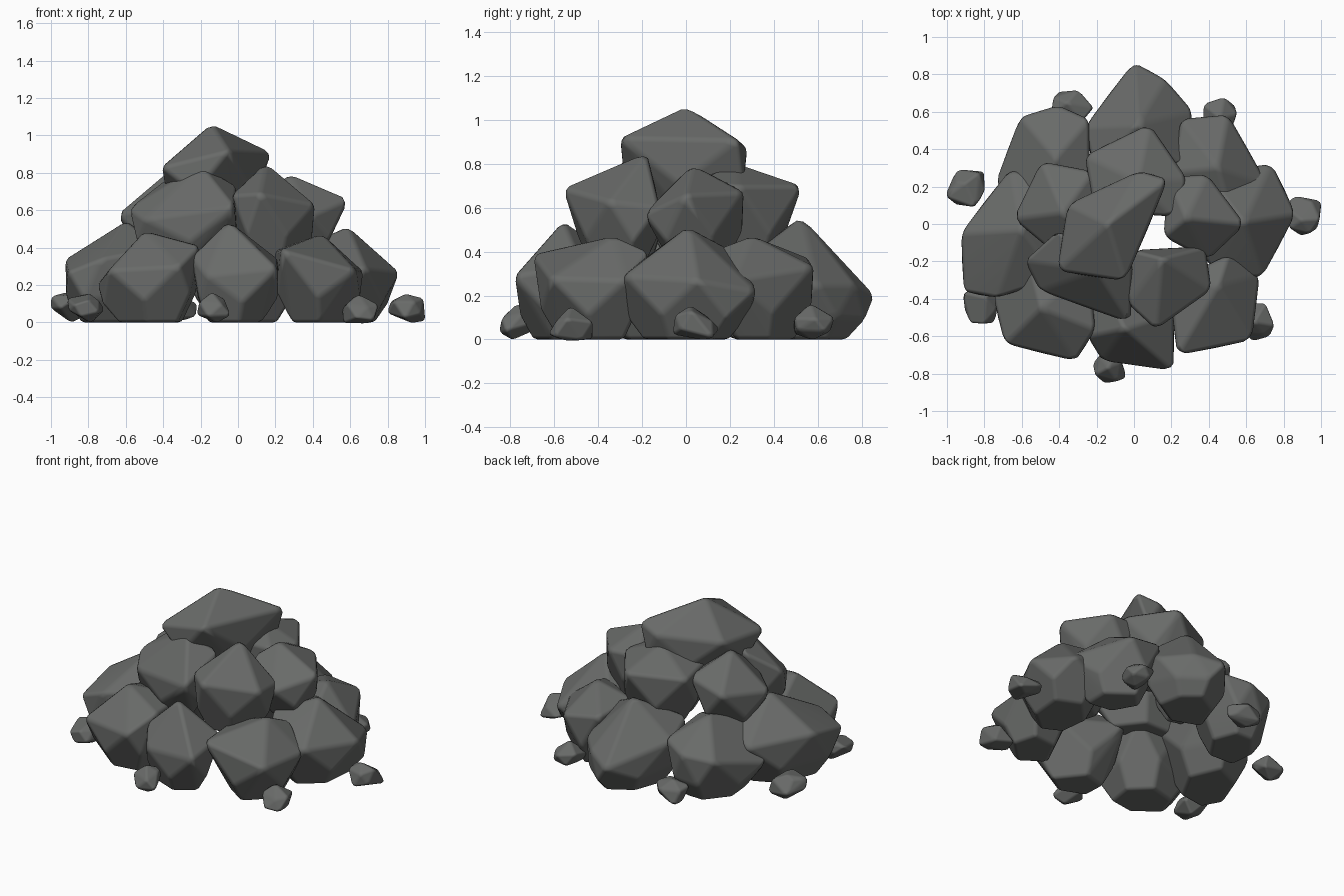
import bpy, bmesh, math, random
from mathutils import Vector

random.seed(40)

stone = bpy.data.materials.new("dark_grey_stone")
stone.diffuse_color = (0.14, 0.145, 0.14, 1)


def make_stone(name, points, bevel):
    """Convex faceted stone around the points, with softly worn edges."""
    bm = bmesh.new()
    for p in points:
        bm.verts.new(p)
    hull = bmesh.ops.convex_hull(bm, input=bm.verts[:])
    junk = {g for g in hull["geom_interior"] + hull["geom_unused"]
            if isinstance(g, bmesh.types.BMVert)}
    bmesh.ops.delete(bm, geom=list(junk), context='VERTS')
    bmesh.ops.dissolve_limit(bm, angle_limit=math.radians(9),
                             verts=bm.verts[:], edges=bm.edges[:])
    bmesh.ops.recalc_face_normals(bm, faces=bm.faces[:])
    mesh = bpy.data.meshes.new(name)
    bm.to_mesh(mesh)
    bm.free()
    mesh.shade_smooth()
    mesh.materials.append(stone)
    ob = bpy.data.objects.new(name, mesh)
    bpy.context.collection.objects.link(ob)
    mod = ob.modifiers.new("worn_edges", 'BEVEL')
    mod.width, mod.segments = bevel, 2
    mod.limit_method = 'ANGLE'
    mod.angle_limit = math.radians(10)
    mod.harden_normals = True


def rock(name, bottom, peak, *shoulder):
    """Stone with a peak, a shoulder outline, a staggered lower ring and a narrower foot."""
    ring = [Vector(c) for c in shoulder]
    mid = sum(ring, Vector()) / len(ring)
    grow = 0.014                      # makes up for the worn corners
    pts = [Vector(peak) + Vector((0, 0, grow))]
    for a, b in zip(ring, ring[1:] + ring[:1]):
        out = Vector((a.x - mid.x, a.y - mid.y, 0)).normalized() * grow
        pts.append(a + out)
        m = (a + b) / 2
        m -= mid
        low_z = bottom + 0.4 * (m.z + mid.z - bottom)
        pts.append(Vector((mid.x + m.x * 1.06, mid.y + m.y * 1.06, low_z)))
        pts.append(Vector((mid.x + m.x * 0.72, mid.y + m.y * 0.72, bottom)))
    make_stone(name, pts, 0.02)


# top of the heap
rock("summit_rock", 0.57, (-0.14, 0.0, 1.05),
     (-0.40, -0.24, 0.83), (-0.05, -0.29, 0.92), (0.17, 0.23, 0.91),
     (0.02, 0.27, 0.87), (-0.34, 0.10, 0.85))

# middle tier
rock("upper_front_left_rock", 0.33, (-0.20, -0.25, 0.83),
     (-0.57, -0.20, 0.61), (-0.49, -0.35, 0.55), (-0.03, -0.52, 0.62),
     (-0.02, -0.20, 0.73), (-0.40, -0.05, 0.75))
rock("upper_front_right_rock", 0.33, (0.15, -0.18, 0.84),
     (0.37, -0.13, 0.60), (0.40, -0.35, 0.63), (0.12, -0.55, 0.69),
     (-0.02, -0.42, 0.68), (0.0, -0.15, 0.70))
rock("upper_right_rock", 0.35, (0.28, 0.03, 0.78),
     (0.58, 0.0, 0.66), (0.39, 0.25, 0.67), (0.19, 0.24, 0.68),
     (0.17, -0.06, 0.70), (0.39, -0.18, 0.57))
rock("upper_back_rock", 0.33, (0.02, 0.23, 0.79),
     (0.08, 0.52, 0.70), (0.27, 0.24, 0.70), (0.20, 0.05, 0.72),
     (-0.20, 0.08, 0.70), (-0.25, 0.36, 0.68))
rock("upper_left_rock", 0.33, (-0.38, 0.06, 0.79),
     (-0.63, 0.03, 0.58), (-0.49, 0.32, 0.62), (-0.23, 0.27, 0.66),
     (-0.20, -0.10, 0.68), (-0.39, -0.17, 0.62))

# bottom tier
rock("base_left_rock", 0, (-0.60, -0.03, 0.53),
     (-0.91, -0.05, 0.34), (-0.90, -0.35, 0.27), (-0.73, -0.38, 0.34),
     (-0.42, -0.28, 0.40), (-0.42, 0.18, 0.40), (-0.66, 0.28, 0.30))
rock("base_front_left_rock", 0, (-0.50, -0.45, 0.475),
     (-0.68, -0.63, 0.28), (-0.32, -0.72, 0.30), (-0.22, -0.56, 0.41),
     (-0.25, -0.25, 0.40), (-0.55, -0.24, 0.40), (-0.74, -0.38, 0.20))
rock("base_front_rock", 0, (-0.05, -0.56, 0.53),
     (-0.235, -0.60, 0.35), (-0.16, -0.72, 0.25), (0.20, -0.775, 0.29),
     (0.20, -0.48, 0.34), (-0.18, -0.30, 0.36))
rock("base_front_right_rock", 0, (0.45, -0.33, 0.46),
     (0.24, -0.69, 0.39), (0.62, -0.61, 0.28), (0.66, -0.28, 0.27),
     (0.50, -0.18, 0.40), (0.20, -0.32, 0.38))
rock("base_right_rock", 0, (0.59, 0.01, 0.50),
     (0.85, 0.05, 0.27), (0.73, 0.31, 0.22), (0.40, 0.25, 0.38),
     (0.34, -0.10, 0.40), (0.46, -0.27, 0.30), (0.68, -0.27, 0.29))
rock("base_back_right_rock", 0, (0.45, 0.30, 0.46),
     (0.26, 0.55, 0.37), (0.50, 0.57, 0.33), (0.70, 0.22, 0.27),
     (0.50, 0.12, 0.40), (0.22, 0.28, 0.40))
rock("base_back_rock", 0, (0.02, 0.53, 0.545),
     (0.0, 0.85, 0.20), (0.16, 0.76, 0.25), (0.30, 0.60, 0.25),
     (0.25, 0.33, 0.40), (-0.20, 0.30, 0.40), (-0.25, 0.52, 0.33))
rock("base_back_left_rock", 0, (-0.42, 0.35, 0.48),
     (-0.60, 0.56, 0.30), (-0.41, 0.62, 0.32), (-0.25, 0.55, 0.36),
     (-0.25, 0.20, 0.40), (-0.55, 0.10, 0.40), (-0.73, 0.22, 0.20))

# loose pebbles around the foot: x, y, half width, half depth, height
pebbles = [
    (-0.90, 0.19, 0.10, 0.10, 0.16), (-0.815, -0.44, 0.10, 0.09, 0.15),
    (-0.13, -0.76, 0.09, 0.09, 0.16), (0.655, -0.525, 0.095, 0.10, 0.15),
    (0.90, 0.045, 0.10, 0.105, 0.15), (0.46, 0.585, 0.09, 0.09, 0.16),
    (-0.33, 0.635, 0.11, 0.08, 0.15),
]
for n, (x, y, w, d, h) in enumerate(pebbles):
    bm = bmesh.new()
    bmesh.ops.create_icosphere(bm, subdivisions=1, radius=1)
    pts = [v.co + Vector([random.uniform(-0.3, 0.3) for _ in range(3)]) for v in bm.verts]
    bm.free()
    # fit the jittered ball to the pebble's box
    for i, (c, half) in enumerate(((x, w + 0.004), (y, d + 0.004), (h / 2, h / 2 + 0.005))):
        lo, hi = min(p[i] for p in pts), max(p[i] for p in pts)
        for p in pts:
            p[i] = c + half * ((p[i] - lo) / (hi - lo) * 2 - 1)
    make_stone(f"pebble_{n + 1}", pts, 0.012)
